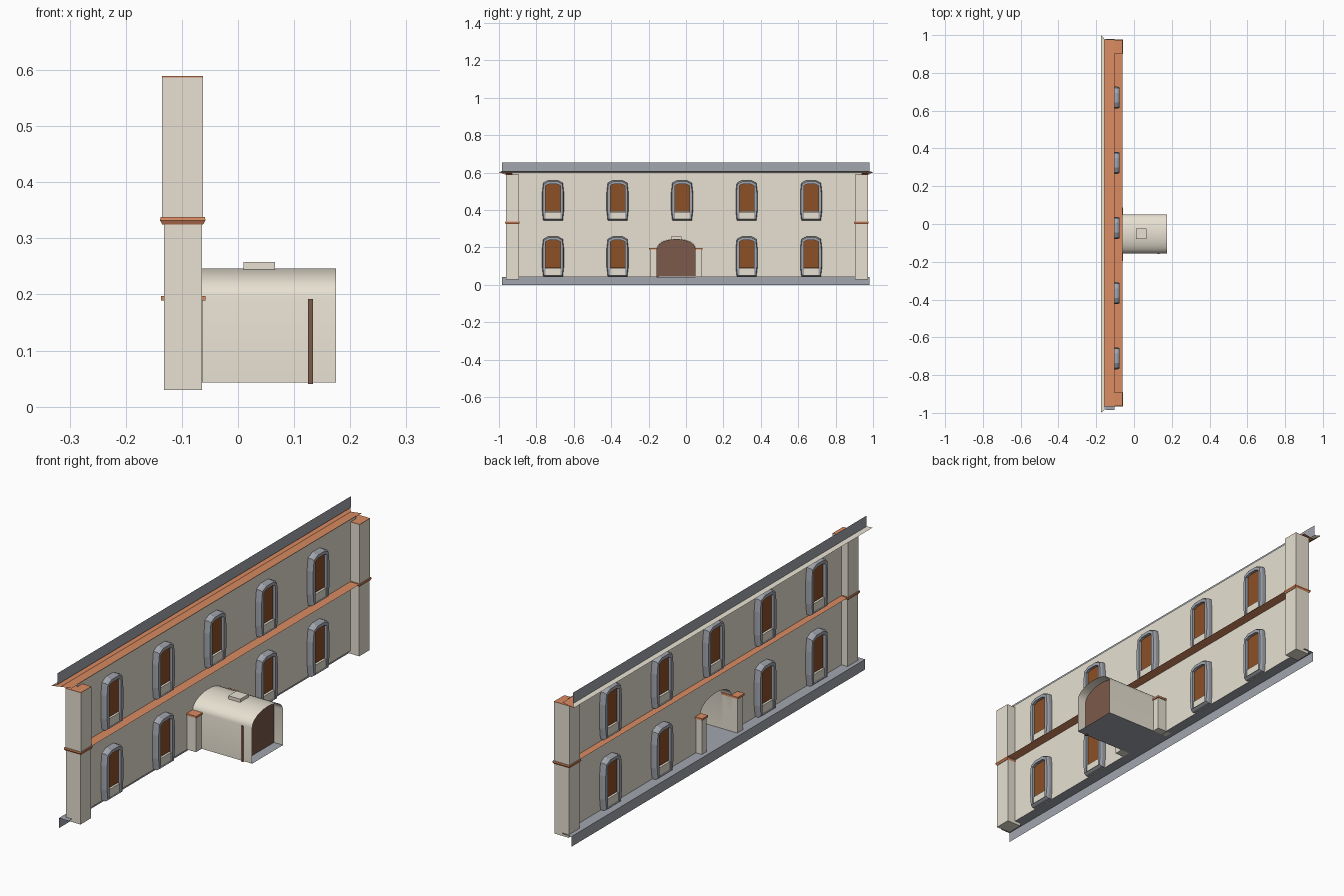
import bpy, bmesh, math

if "Cube" in bpy.data.objects:
    bpy.data.objects.remove(bpy.data.objects["Cube"])

def mat(name, c):
    m = bpy.data.materials.new(name)
    m.diffuse_color = (*c, 1)
    m.use_nodes = True
    m.node_tree.nodes["Principled BSDF"].inputs["Base Color"].default_value = m.diffuse_color
    return m

BEIGE = mat("plaster", (0.80, 0.75, 0.64))
ORANGE = mat("terracotta", (0.70, 0.26, 0.12))
GREY = mat("stone", (0.36, 0.38, 0.42))
BROWN = mat("shutter_wood", (0.26, 0.08, 0.02))
DOOR = mat("door_wood", (0.20, 0.10, 0.07))
WX = -0.104          # wall plane
YC, HW = -0.052, 0.103   # passage centre and half width

def make(name, verts, faces, m):
    me = bpy.data.meshes.new(name)
    me.from_pydata(verts, [], faces)
    bm = bmesh.new()
    bm.from_mesh(me)
    bmesh.ops.recalc_face_normals(bm, faces=bm.faces)
    bm.to_mesh(me)
    bm.free()
    ob = bpy.data.objects.new(name, me)
    ob.data.materials.append(m)
    bpy.context.collection.objects.link(ob)
    return ob

def loft(name, loops, m, caps=True, closed=False):
    """Join equal-length closed rings of points."""
    n, k = len(loops[0]), len(loops)
    faces = []
    for r in range(k if closed else k - 1):
        a, b = r * n, ((r + 1) % k) * n
        faces += [(a + i, a + (i + 1) % n, b + (i + 1) % n, b + i) for i in range(n)]
    if caps and not closed:
        faces += [tuple(range(n)), tuple(range((k - 1) * n, k * n))]
    return make(name, [p for l in loops for p in l], faces, m)

def rect(x0, x1, y0, y1, z):
    return [(x0, y0, z), (x1, y0, z), (x1, y1, z), (x0, y1, z)]

def box(name, x0, x1, y0, y1, z0, z1, m):
    return loft(name, [rect(x0, x1, y0, y1, z0), rect(x0, x1, y0, y1, z1)], m)

def prism(name, pts, x0, x1, m, caps=True):
    return loft(name, [[(x, y, z) for y, z in pts] for x in (x0, x1)], m, caps)

def strip(name, rows, m):
    """Open moulding running along y; rows are (x, z, y_min, y_max)."""
    v = [p for x, z, a, b in rows for p in ((x, a, z), (x, b, z))]
    f = [(2 * i, 2 * i + 1, 2 * i + 3, 2 * i + 2) for i in range(len(rows) - 1)]
    return make(name, v, f, m)

def arch(hw, z0, spring, top, n=14):
    a = [math.pi * i / n for i in range(n + 1)]
    return ([(YC - hw, z0)] + [(YC - hw * math.cos(t), spring + (top - spring) * math.sin(t)) for t in a]
            + [(YC + hw, z0)])

# Wall sheet with the arched passage cut into its outline
opening = arch(HW, 0.043, 0.195, 0.246)
outline = [(-0.93, 0.043)] + opening + [(0.94, 0.043), (0.94, 0.6), (-0.93, 0.6)]
make("wall", [(WX, y, z) for y, z in outline], [tuple(range(len(outline)))], BEIGE)

# Base course, string course and cornice
strip("base_course", [(-0.15, 0, -0.985, 0.98), (-0.15, 0.043, -0.985, 0.98),
                      (WX, 0.043, -0.985, 0.98)], GREY)
strip("string_course", [(-0.135, 0.336, -0.96, 0.97), (-0.061, 0.336, -0.96, 0.97)], ORANGE)
strip("cornice_soffit", [(WX, 0.597, -0.965, 0.977), (-0.155, 0.590, -0.965, 0.977),
                         (-0.175, 0.602, -1, 1)], ORANGE)
strip("cornice_slope", [(-0.175, 0.602, -1, 1), (-0.157, 0.608, -0.985, 0.98)], BEIGE)
strip("parapet", [(-0.157, 0.606, -0.985, 0.98), (-0.157, 0.654, -0.985, 0.98)], GREY)

# Corner pilasters with bands and caps
for side, y0, y1 in (("south", -0.963, -0.893), ("north", 0.903, 0.973)):
    box(side + "_pilaster_lower", -0.132, -0.064, y0, y1, 0.03, 0.33, BEIGE)
    box(side + "_pilaster_upper", -0.135, -0.062, y0, y1, 0.33, 0.587, BEIGE)
    loft(side + "_pilaster_band",
         [rect(-0.135 - e, -0.062 + e, y0 - e, y1 + e, z)
          for e, z in ((0.0, 0.325), (0.004, 0.332), (0.003, 0.338))], ORANGE)
    box(side + "_pilaster_cap", -0.135, -0.062, y0, y1, 0.586, 0.589, ORANGE)

# Windows: stone surround, shutter pane and sill panel, visible from both sides
OUT = [(-0.052, 0), (0.052, 0), (0.058, 0.05), (0.058, 0.15), (0.052, 0.2),
       (0.025, 0.214), (-0.025, 0.214), (-0.052, 0.2), (-0.058, 0.15), (-0.058, 0.05)]
INN = [(-0.039, 0.008), (0.039, 0.008), (0.039, 0.05), (0.039, 0.15), (0.039, 0.186),
       (0.02, 0.194), (-0.02, 0.194), (-0.039, 0.186), (-0.039, 0.15), (-0.039, 0.05)]

def window(tag, y, z):
    def ring(pts, x, s=1.0):
        return [(x, y + p * s, z + 0.107 + (q - 0.107) * s) for p, q in pts]
    d = 0.026
    loft("window_surround_" + tag,
         [ring(INN, WX - d), ring(OUT, WX - d, 0.94), ring(OUT, WX - d + 0.01),
          ring(OUT, WX + d - 0.01), ring(OUT, WX + d, 0.94), ring(INN, WX + d)],
         GREY, closed=True)
    pane = [(y + p, z + max(q, 0.046)) for p, q in INN if q != 0.05]
    prism("window_pane_" + tag, pane, WX - 0.014, WX + 0.014, BROWN)
    box("window_sill_panel_" + tag, WX - 0.02, WX + 0.02, y - 0.039, y + 0.039,
        z + 0.008, z + 0.043, BEIGE)

for i in range(5):
    y = -0.711 + 0.345 * i
    window(f"upper_{i}", y, 0.345)
    if i != 2:
        window(f"lower_{i}", y, 0.045)

# Vaulted passage: open shell, floor, door and keystone
n = len(opening)
vault = make("passage_vault", [(x, y, z) for x in (WX, 0.175) for y, z in opening],
             [(i, i + 1, n + i + 1, n + i) for i in range(n - 1)], BEIGE)
vault.data.shade_smooth()
vault.data.set_sharp_from_angle(angle=math.radians(35))
make("passage_floor", rect(WX, 0.175, YC - HW, YC + HW, 0.043), [(0, 1, 2, 3)], GREY)
prism("door", arch(HW - 0.001, 0.044, 0.195, 0.245), 0.125, 0.134, DOOR)
box("door_edge_post", 0.125, 0.134, YC - HW - 0.003, YC - HW + 0.01, 0.04, 0.192, DOOR)
box("keystone", 0.01, 0.066, YC - 0.027, YC + 0.027, 0.235, 0.258, BEIGE)

# Passage piers with terracotta caps
for side, y0, y1 in (("south", -0.193, YC - HW), ("north", YC + HW, 0.083)):
    box(side + "_pier", -0.132, -0.062, y0, y1, 0.043, 0.19, BEIGE)
    box(side + "_pier_cap", -0.137, -0.058, y0 - 0.004, y1 + 0.004, 0.189, 0.197, ORANGE)
